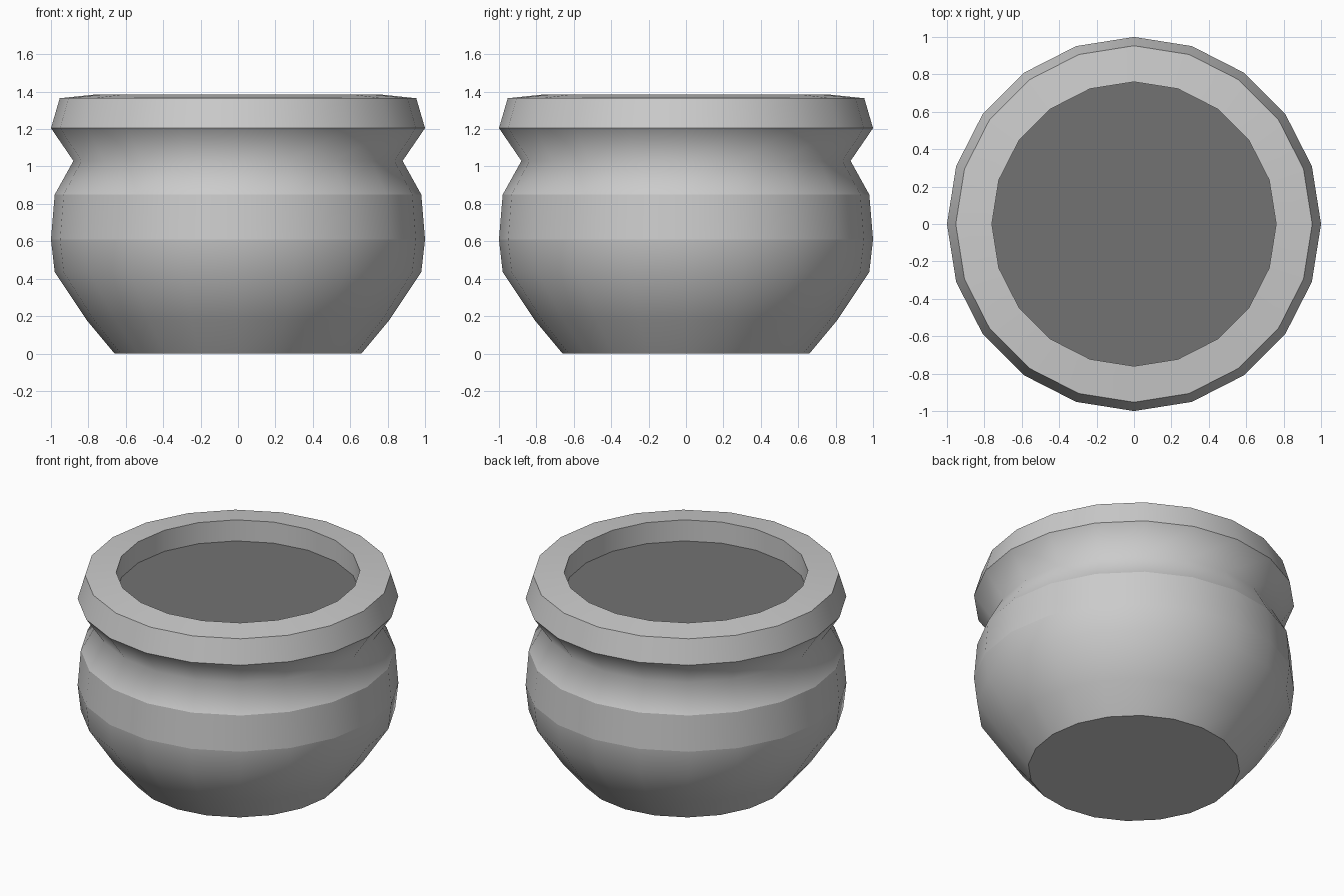
import bpy, bmesh
from math import sin, cos, pi

if "Cube" in bpy.data.objects:
    bpy.data.objects.remove(bpy.data.objects["Cube"])

SIDES = 20


def finish(bm, name, grey):
    for f in bm.faces:
        f.smooth = True
    mesh = bpy.data.meshes.new(name)
    bm.to_mesh(mesh)
    bm.free()
    mat = bpy.data.materials.new(name + "_grey")
    mat.diffuse_color = (grey, grey, grey, 1)
    mat.use_nodes = True
    mat.node_tree.nodes["Principled BSDF"].inputs["Base Color"].default_value = mat.diffuse_color
    mesh.materials.append(mat)
    obj = bpy.data.objects.new(name, mesh)
    bpy.context.collection.objects.link(obj)
    return obj


def ring(bm, r, z):
    return [bm.verts.new((r * cos(2 * pi * i / SIDES), r * sin(2 * pi * i / SIDES), z))
            for i in range(SIDES)]


def mark_sharp(bm, verts):
    for i in range(SIDES):
        bm.edges.get((verts[i], verts[(i + 1) % SIDES])).smooth = False


# Pot profile from the foot up over the rim: radius, height, hard ring
profile = [
    (0.66, 0.00, True), (0.81, 0.18, False), (0.98, 0.435, False),
    (1.00, 0.61, True), (0.98, 0.85, True), (0.88, 1.03, False),
    (1.00, 1.205, True), (0.953, 1.365, True), (0.76, 1.385, True),
    (0.76, 1.24, True),
]

# Pot body with closed foot
bm = bmesh.new()
rings = [ring(bm, r, z) for r, z, _ in profile]
for low, high in zip(rings, rings[1:]):
    for i in range(SIDES):
        j = (i + 1) % SIDES
        bm.faces.new((low[i], low[j], high[j], high[i]))
bm.faces.new(rings[0][::-1])
for verts, (_, _, hard) in zip(rings, profile):
    if hard:
        mark_sharp(bm, verts)
finish(bm, "pot_body", 0.51)

# Flat dark filling inside the mouth
bm = bmesh.new()
bm.faces.new(ring(bm, 0.76, 1.24))
finish(bm, "pot_filling", 0.17)
